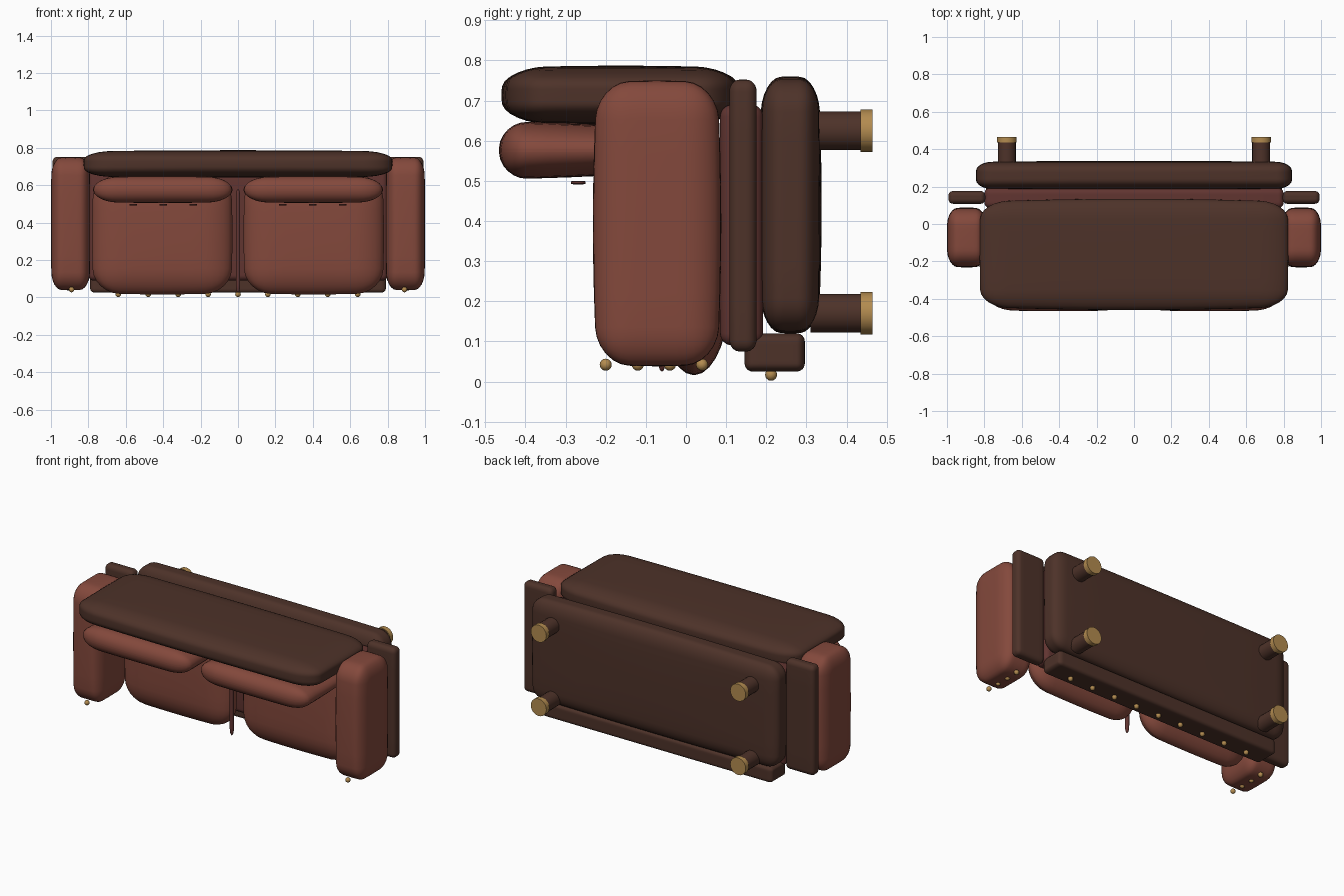
import bpy, bmesh, math
from mathutils import Matrix

if "Cube" in bpy.data.objects:
    bpy.data.objects.remove(bpy.data.objects["Cube"])


def material(name, rgb):
    m = bpy.data.materials.new(name)
    m.diffuse_color = (*rgb, 1)
    m.use_nodes = True
    m.node_tree.nodes["Principled BSDF"].inputs["Base Color"].default_value = m.diffuse_color
    return m


RED = material("red leather", (0.23, 0.066, 0.045))
DARK_RED = material("dark red leather", (0.12, 0.035, 0.03))
BROWN = material("dark brown leather", (0.075, 0.032, 0.022))
BRASS = material("brass", (0.45, 0.26, 0.08))


def finish(bm, name, mat):
    bmesh.ops.recalc_face_normals(bm, faces=bm.faces)
    me = bpy.data.meshes.new(name)
    bm.to_mesh(me)
    bm.free()
    ob = bpy.data.objects.new(name, me)
    bpy.context.collection.objects.link(ob)
    me.materials.append(mat)
    bpy.ops.object.select_all(action='DESELECT')
    ob.select_set(True)
    bpy.context.view_layer.objects.active = ob
    bpy.ops.object.shade_smooth_by_angle(angle=math.radians(35))
    return ob


def pad(name, x, y, z, radii, mat, bow=(0, 0, 0), taper=0):
    """Rounded box between ranges, own corner radius and crown per axis."""
    rng = (x, y, z)
    mid = [(a + b) / 2 for a, b in rng]
    half = [(b - a) / 2 for a, b in rng]
    half = [h - w for h, w in zip(half, bow)]
    radii = [min(r, h * 0.98) for r, h in zip(radii, half)]
    bm = bmesh.new()
    bmesh.ops.create_cube(bm, size=2.02)
    bmesh.ops.bevel(bm, geom=bm.edges[:], offset=1, segments=6, profile=0.5,
                    affect='EDGES')
    for v in bm.verts:
        for i in range(3):
            c = v.co[i]
            v.co[i] = math.copysign(half[i] - radii[i] + (abs(c) - 0.01) * radii[i], c)
    span = [e for e in bm.edges
            if any(e.verts[0].co[i] * e.verts[1].co[i] < 0 for i in range(3))]
    bmesh.ops.subdivide_edges(bm, edges=span, cuts=5, use_grid_fill=True)
    for v in bm.verts:
        u = [v.co[i] / half[i] for i in range(3)]
        for i in range(3):
            j, k = (i + 1) % 3, (i + 2) % 3
            v.co[i] += bow[i] * u[i] * (1 - u[j] ** 2) * (1 - u[k] ** 2 * 0.8)
        v.co.z *= 1 - taper * (u[1] + 1) / 2
        for i in range(3):
            v.co[i] += mid[i]
    return finish(bm, name, mat)


def rod(name, x, z, y0, y1, r, mat):
    bm = bmesh.new()
    bmesh.ops.create_cone(bm, cap_ends=True, segments=20, radius1=r, radius2=r,
                          depth=y1 - y0,
                          matrix=Matrix.Translation((x, (y0 + y1) / 2, z))
                          @ Matrix.Rotation(math.pi / 2, 4, 'X'))
    finish(bm, name, mat)


def stud(name, x, y, z):
    bm = bmesh.new()
    bmesh.ops.create_uvsphere(bm, u_segments=12, v_segments=8, radius=0.015,
                              matrix=Matrix.Translation((x, y, z)))
    finish(bm, name, BRASS)


def side(s, a, b):
    return (a, b) if s > 0 else (-b, -a)


# Central parts: backrest slab, base slab, seat deck, front rail, piping
pad("backrest", (-0.825, 0.825), (-0.46, 0.135), (0.64, 0.787),
    (0.15, 0.09, 0.045), BROWN, (0.005, 0.02, 0.006))
pad("base", (-0.845, 0.845), (0.182, 0.338), (0.12, 0.76),
    (0.08, 0.045, 0.08), BROWN, (0.005, 0.008, 0.008))
pad("seat_deck", (-0.8, 0.8), (0.085, 0.192), (0.09, 0.69),
    (0.03, 0.03, 0.03), DARK_RED)
pad("front_rail", (-0.79, 0.79), (0.146, 0.296), (0.025, 0.12),
    (0.03, 0.02, 0.02), BROWN)
pad("centre_piping", (-0.012, 0.012), (-0.072, -0.048), (0.025, 0.58),
    (0.012, 0.012, 0.05), DARK_RED)

# Mirrored parts: cushions, arms, arm panels, legs
for s, tag in ((-1, "left"), (1, "right")):
    pad("seat_cushion_" + tag, side(s, 0.03, 0.78), (-0.065, 0.105), (0.016, 0.66),
        (0.14, 0.075, 0.13), RED, (0.008, 0.012, 0.008))
    pad("back_cushion_" + tag, side(s, 0.03, 0.775), (-0.466, 0.0), (0.5, 0.652),
        (0.13, 0.06, 0.065), RED, (0.006, 0.008, 0.006), taper=0.3)
    pad("arm_" + tag, side(s, 0.79, 1.0), (-0.232, 0.088), (0.038, 0.75),
        (0.05, 0.08, 0.09), RED, (0.004, 0.01, 0.008))
    pad("arm_panel_" + tag, side(s, 0.795, 0.992), (0.108, 0.176), (0.075, 0.752),
        (0.025, 0.025, 0.03), BROWN)
    for z, row in ((0.17, "front"), (0.625, "rear")):
        rod(f"{row}_leg_{tag}", s * 0.68, z, 0.31, 0.44, 0.048, BROWN)
        rod(f"{row}_foot_cap_{tag}", s * 0.68, z, 0.435, 0.465, 0.053, BRASS)
    # Cushion buttons and arm studs
    for i in range(3):
        pad(f"cushion_button_{tag}_{i}", side(s, 0.22 + 0.16 * i, 0.26 + 0.16 * i),
            (-0.287, -0.25), (0.491, 0.5), (0.018, 0.016, 0.002), DARK_RED)
    for i in range(4):
        stud(f"arm_stud_{tag}_{i}", s * 0.89, -0.2 + 0.08 * i, 0.042)

# Row of studs along the rail
for i in range(9):
    stud(f"rail_stud_{i}", -0.64 + 0.16 * i, 0.212, 0.017)
